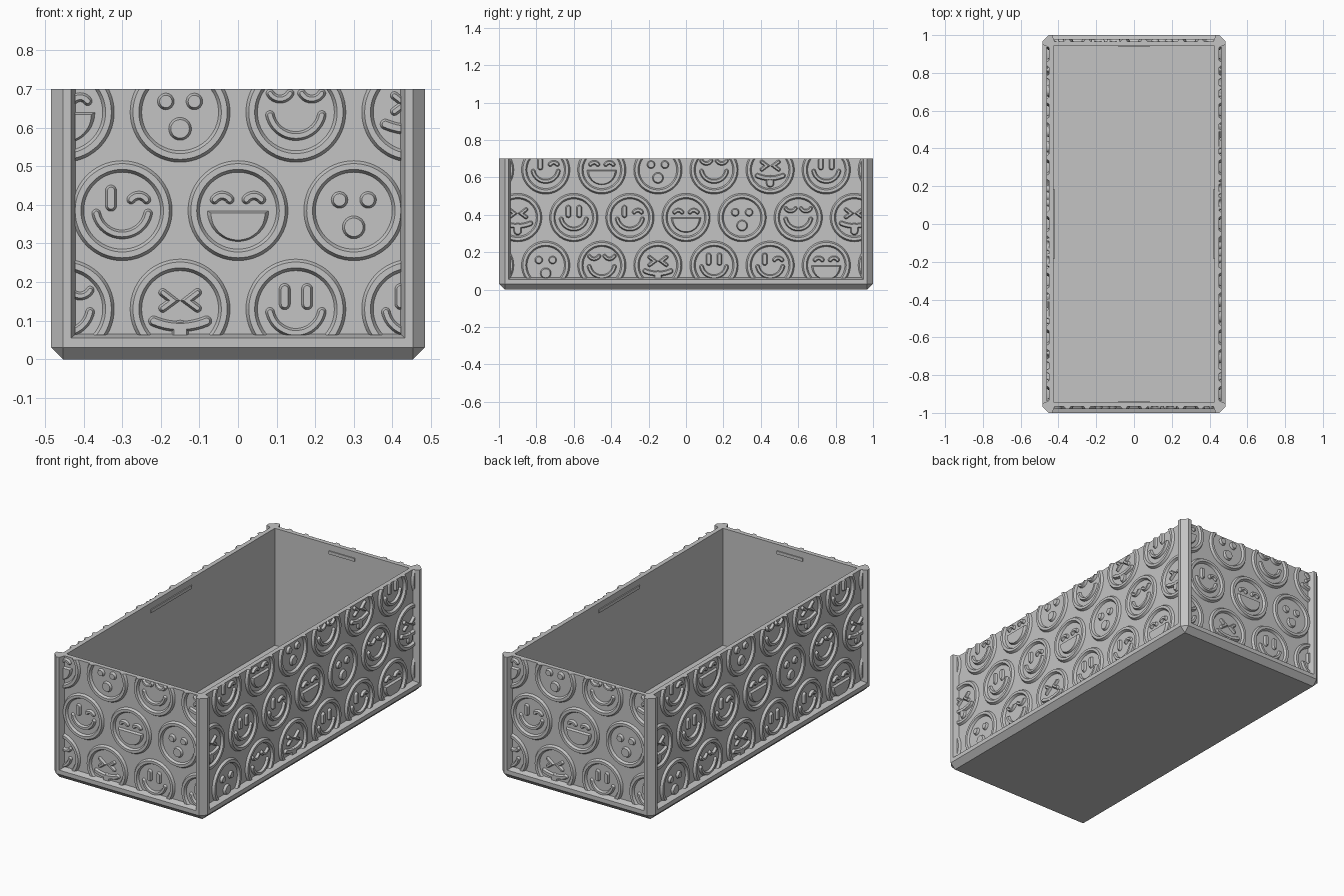
import bpy, bmesh, math
from math import radians, sin, cos, pi
from mathutils import Matrix, Vector

if "Cube" in bpy.data.objects:
    bpy.data.objects.remove(bpy.data.objects["Cube"])

# Overall sizes
HX, HY, H = 0.484, 1.0, 0.70      # half width, half depth, height
CHAMFER, WALL, FLOOR = 0.031, 0.058, 0.03
RECESS, RELIEF, BEVEL = 0.033, 0.013, 0.006

grey = bpy.data.materials.new("plain_grey")
grey.use_nodes = True
grey.diffuse_color = (0.55, 0.55, 0.55, 1)
grey.node_tree.nodes["Principled BSDF"].inputs["Base Color"].default_value = (0.55, 0.55, 0.55, 1)


def make_object(name, bm, matrix=Matrix()):
    bmesh.ops.recalc_face_normals(bm, faces=bm.faces)
    mesh = bpy.data.meshes.new(name)
    bm.to_mesh(mesh)
    bm.free()
    mesh.materials.append(grey)
    obj = bpy.data.objects.new(name, mesh)
    obj.matrix_world = matrix
    bpy.context.collection.objects.link(obj)
    return obj


def box(bm, centre, size):
    m = Matrix.Translation(centre) @ Matrix.Diagonal((*size, 1))
    return bmesh.ops.create_cube(bm, size=1, matrix=m)


def loft(bm, sections, closed=False):
    """Bridge outlines [(points, depth), ...] into a solid."""
    rings = [[bm.verts.new((u, v, d)) for u, v in pts] for pts, d in sections]
    n = len(rings[0])
    pairs = list(zip(rings, rings[1:])) + ([(rings[-1], rings[0])] if closed else [])
    for a, b in pairs:
        for i in range(n):
            j = (i + 1) % n
            bm.faces.new((a[i], a[j], b[j], b[i]))
    if not closed:
        bm.faces.new(rings[0])
        bm.faces.new(rings[-1])


def arc(cx, cy, r, a0, a1, n=14):
    return [(cx + r * cos(radians(a0 + (a1 - a0) * i / n)),
             cy + r * sin(radians(a0 + (a1 - a0) * i / n))) for i in range(n + 1)]


def outline(path, r):
    """Round-ended outline at distance r around an open path."""
    p = [Vector(q) for q in path]
    dirs = [(b - a).normalized() for a, b in zip(p, p[1:])]
    left, right = [], []
    for i, q in enumerate(p):
        a, b = dirs[max(i - 1, 0)], dirs[min(i, len(dirs) - 1)]
        t = (a + b).normalized()
        off = Vector((-t.y, t.x)) * (r / t.dot(a))
        left.append(q + off)
        right.append(q - off)

    def cap(q, d, sign):
        start = math.atan2(d.y, d.x) + sign * pi / 2
        return [q + Vector((cos(start - pi * k / 8), sin(start - pi * k / 8))) * r
                for k in range(1, 8)]
    return left + cap(p[-1], dirs[-1], 1) + right[::-1] + cap(p[0], dirs[0], -1)


BASE, TOP = -RECESS - 0.001, -RECESS + RELIEF


def raised(bm, c, low, high, drop=0):
    move = lambda pts: [(u + c[0], v + c[1]) for u, v in pts]
    loft(bm, [(move(low), BASE), (move(high), TOP - drop)])


def stroke(bm, c, path, r, drop=0):
    raised(bm, c, outline(path, r), outline(path, r - BEVEL), drop)


def dot(bm, c, x, y, r):
    raised(bm, c, arc(x, y, r, 0, 345, 23), arc(x, y, r - BEVEL, 0, 345, 23))


# Facial features
def tall_eye(bm, c, x):
    stroke(bm, c, [(x, 0.013), (x, 0.052)], 0.015)

def arch_eye(bm, c, x):
    stroke(bm, c, arc(x, 0.015, 0.024, 145, 35), 0.012)

def sleepy_eye(bm, c, x):
    stroke(bm, c, arc(x, 0.064, 0.03, 210, 330), 0.011)

def squint_eye(bm, c, s):
    stroke(bm, c, [(s * 0.045, 0.043), (s * 0.018, 0.022), (s * 0.045, 0.002)], 0.011)

def smile(bm, c):
    stroke(bm, c, arc(0, 0.007, 0.0686, 192, 348, 24), 0.012)


# Six faces, repeated in this order
def smiling(bm, c):
    tall_eye(bm, c, -0.029)
    tall_eye(bm, c, 0.029)
    smile(bm, c)

def winking(bm, c):
    tall_eye(bm, c, -0.029)
    arch_eye(bm, c, 0.043)
    smile(bm, c)

def laughing(bm, c):
    arch_eye(bm, c, -0.041)
    arch_eye(bm, c, 0.041)
    raised(bm, c, arc(0, 0, 0.08, 180, 360, 24), arc(0, -BEVEL, 0.07, 180, 360, 24))

def surprised(bm, c):
    dot(bm, c, -0.037, 0.028, 0.022)
    dot(bm, c, 0.037, 0.028, 0.022)
    dot(bm, c, 0, -0.043, 0.03)

def content(bm, c):
    sleepy_eye(bm, c, -0.041)
    sleepy_eye(bm, c, 0.041)
    smile(bm, c)

def tongue_out(bm, c):
    squint_eye(bm, c, -1)
    squint_eye(bm, c, 1)
    stroke(bm, c, arc(0, 0.13, 0.175, 247, 293), 0.014)
    stroke(bm, c, [(0, -0.05), (0, -0.072)], 0.022, 0.001)

FACES = [smiling, winking, laughing, surprised, content, tongue_out]
ROWS = [(0.13, 0.15, 0), (0.385, 0, 2), (0.64, 0.15, 4)]   # height, shift, face at shift


def relief_panel(name, half, matrix):
    bm = bmesh.new()
    for v, shift, first in ROWS:
        for k in range(-4, 5):
            u = shift + 0.3 * k
            if abs(u) > half + 0.13:
                continue
            ring = [(arc(u, v, r, 0, 354, 59), d) for r, d in
                    ((0.13, BASE), (0.122, TOP), (0.107, TOP), (0.099, BASE))]
            loft(bm, ring, closed=True)
            FACES[(first + k) % 6](bm, (u, v))
    # Trim to the panel opening
    for co, no in (((0, H, 0), (0, 1, 0)), ((0, 0.063, 0), (0, -1, 0)),
                   ((half, 0, 0), (1, 0, 0)), ((-half, 0, 0), (-1, 0, 0))):
        cut = bmesh.ops.bisect_plane(bm, geom=bm.verts[:] + bm.edges[:] + bm.faces[:],
                                     plane_co=co, plane_no=no, clear_outer=True)
        edges = [e for e in cut["geom_cut"] if isinstance(e, bmesh.types.BMEdge)]
        bmesh.ops.holes_fill(bm, edges=edges, sides=0)
    make_object(name, bm, matrix)


def recess_cutter(half, matrix):
    def rect(u, v):
        return [(-u, v), (u, v), (u, H + 0.1), (-u, H + 0.1)]
    wide, narrow = rect(half - 0.051, 0.055), rect(half - 0.063, 0.065)
    bm = bmesh.new()
    loft(bm, [(wide, 0.05), (wide, 0), (narrow, -RECESS)])
    return make_object("recess_cutter", bm, matrix)


# Box body with chamfered posts and base
bm = bmesh.new()
box(bm, (0, 0, H / 2), (2 * HX, 2 * HY, H))
edges = [e for e in bm.edges if not all(v.co.z > H - 0.01 for v in e.verts)]
bmesh.ops.bevel(bm, geom=edges, offset=CHAMFER, segments=1, affect='EDGES')
body = make_object("box_body", bm)

# Cavity and the four recessed side panels
bm = bmesh.new()
box(bm, (0, 0, FLOOR + 0.5), (2 * (HX - WALL), 2 * (HY - WALL), 1))
cutters = [make_object("cavity_cutter", bm)]
SIDES = [("front", 0, HX, HY), ("right", 90, HY, HX), ("back", 180, HX, HY), ("left", 270, HY, HX)]
# +x is the model's own left
NAMES = {"right": "left", "left": "right"}
for side, angle, half, reach in SIDES:
    turn = Matrix.Rotation(radians(angle), 4, 'Z')
    matrix = turn @ Matrix.Translation((0, -reach, 0)) @ Matrix.Rotation(pi / 2, 4, 'X')
    cutters.append(recess_cutter(half, matrix))
    side = NAMES.get(side, side)
    relief_panel(side + "_face_relief", half - 0.062, matrix)
    # Snap ridge inside the wall, near the rim
    length = 0.37 if half == HY else 0.165
    bm = bmesh.new()
    box(bm, (0, -reach + WALL + 0.002, 0.655), (length, 0.008, 0.018))
    make_object(side + "_snap_ridge", bm, turn)

bpy.context.view_layer.objects.active = body
for cutter in cutters:
    mod = body.modifiers.new("cut", 'BOOLEAN')
    mod.operation, mod.solver, mod.object = 'DIFFERENCE', 'EXACT', cutter
    bpy.ops.object.modifier_apply(modifier=mod.name)
    bpy.data.objects.remove(cutter)
